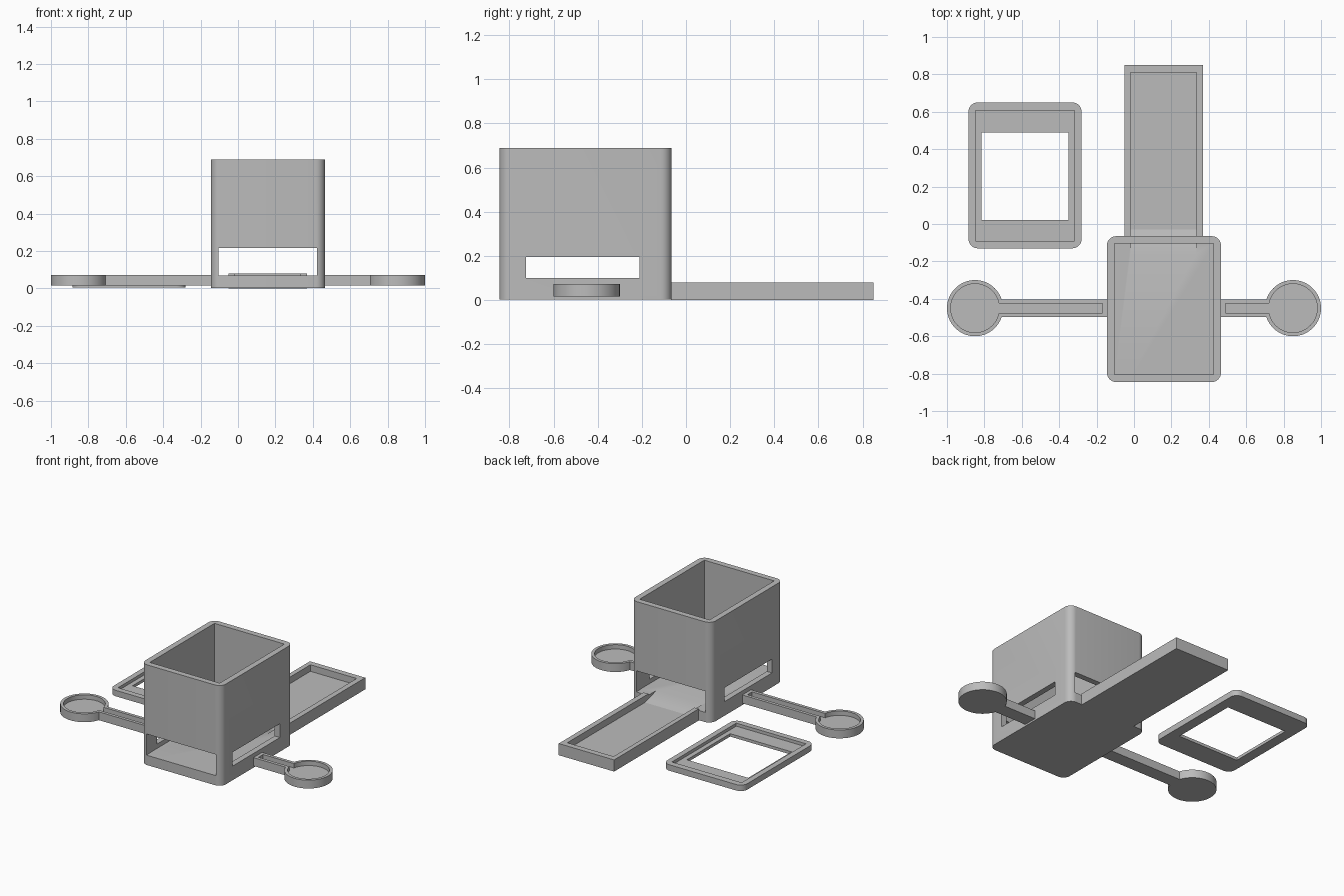
import bpy
import bmesh
import math
from mathutils import Vector

if "Cube" in bpy.data.objects:
    bpy.data.objects.remove(bpy.data.objects["Cube"], do_unlink=True)

grey = bpy.data.materials.new("plain grey")
grey.use_nodes = True
colour = (0.5, 0.5, 0.5, 1)
grey.diffuse_color = colour
grey.node_tree.nodes["Principled BSDF"].inputs["Base Color"].default_value = colour


def prism(name, outline, low, high, along_x=False):
    """Extrude a 2D outline along z, or a (y, z) outline along x."""
    bm = bmesh.new()
    place = (lambda a, b: (low, a, b)) if along_x else (lambda a, b: (a, b, low))
    face = bm.faces.new([bm.verts.new(place(a, b)) for a, b in outline])
    new = bmesh.ops.extrude_face_region(bm, geom=[face])["geom"]
    shift = Vector((high - low, 0, 0) if along_x else (0, 0, high - low))
    bmesh.ops.translate(bm, vec=shift,
                        verts=[v for v in new if isinstance(v, bmesh.types.BMVert)])
    bmesh.ops.recalc_face_normals(bm, faces=bm.faces)
    mesh = bpy.data.meshes.new(name)
    bm.to_mesh(mesh)
    bm.free()
    mesh.materials.append(grey)
    obj = bpy.data.objects.new(name, mesh)
    bpy.context.collection.objects.link(obj)
    return obj


def rect(x0, x1, y0, y1):
    return [(x0, y0), (x1, y0), (x1, y1), (x0, y1)]


def rounded(x0, x1, y0, y1, r, steps=8):
    centres = [(x1 - r, y1 - r), (x0 + r, y1 - r), (x0 + r, y0 + r), (x1 - r, y0 + r)]
    return [(cx + r * math.cos(a), cy + r * math.sin(a))
            for q, (cx, cy) in enumerate(centres)
            for a in [(q + i / steps) * math.pi / 2 for i in range(steps + 1)]]


def circle(cx, cy, r, steps=64):
    return [(cx + r * math.cos(i * math.tau / steps), cy + r * math.sin(i * math.tau / steps))
            for i in range(steps)]


def combine(obj, others, operation):
    """Apply boolean operations, then remove the helper solids."""
    for other in others:
        mod = obj.modifiers.new("boolean", 'BOOLEAN')
        mod.operation = operation
        mod.solver = 'EXACT'
        mod.object = other
        other.hide_render = True
    graph = bpy.context.evaluated_depsgraph_get()
    mesh = bpy.data.meshes.new_from_object(obj.evaluated_get(graph))
    obj.modifiers.clear()
    obj.data = mesh
    for other in others:
        bpy.data.objects.remove(other, do_unlink=True)


def smooth(obj):
    bpy.ops.object.select_all(action='DESELECT')
    obj.select_set(True)
    bpy.context.view_layer.objects.active = obj
    bpy.ops.object.shade_smooth_by_angle(angle=math.radians(30))


def chute_cutter():
    # Sloping chute out of the box that levels off in the tray
    profile = [(-0.16, 0.071), (-0.03, 0.035), (0.81, 0.035), (0.81, 0.2), (-0.16, 0.2)]
    return prism("chute_cutter", profile, -0.018, 0.333, along_x=True)


# Open-topped box with front, back and side openings
box = prism("box", rounded(-0.145, 0.465, -0.845, -0.065, 0.05), 0.003, 0.69)
combine(box, [
    prism("cavity", rect(-0.105, 0.425, -0.805, -0.105), 0.07, 0.8),
    prism("end_openings", rect(-0.103, 0.423, -1, 0.1), 0.07, 0.215),
    prism("side_openings", rect(-0.4, 0.7, -0.725, -0.21), 0.1, 0.195),
    chute_cutter(),
], 'DIFFERENCE')
smooth(box)

# Long tray behind the box
tray = prism("tray", rect(-0.05, 0.37, -0.067, 0.85), 0, 0.08)
combine(tray, [chute_cutter()], 'DIFFERENCE')

# Round dishes on grooved arms at both sides
MID, BOTTOM, TOP, FLOOR = -0.45, 0.015, 0.072, 0.042
for name, side, wall in (("left", 1, 0.464), ("right", -1, 0.144)):
    cx = side * 0.85

    def span(a, b, half):
        return rect(*sorted((side * a, side * b)), MID - half, MID + half)

    arm = prism(name + "_dish_arm", circle(cx, MID, 0.15), BOTTOM, TOP)
    combine(arm, [prism("bar", span(wall, 0.75, 0.047), BOTTOM, TOP)], 'UNION')
    combine(arm, [
        prism("dish_hollow", circle(cx, MID, 0.13), FLOOR, 0.2),
        prism("groove", span(wall + 0.024, 0.75, 0.025), FLOOR, 0.2),
    ], 'DIFFERENCE')
    smooth(arm)

# Loose lid frame with a recessed ledge and a window
lid = prism("lid_frame", rounded(-0.885, -0.28, -0.13, 0.65, 0.05), 0.004, 0.045)
combine(lid, [
    prism("ledge", rect(-0.847, -0.318, -0.09, 0.607), 0.024, 0.2),
    prism("window", rect(-0.815, -0.35, 0.022, 0.49), -0.1, 0.2),
], 'DIFFERENCE')
smooth(lid)
